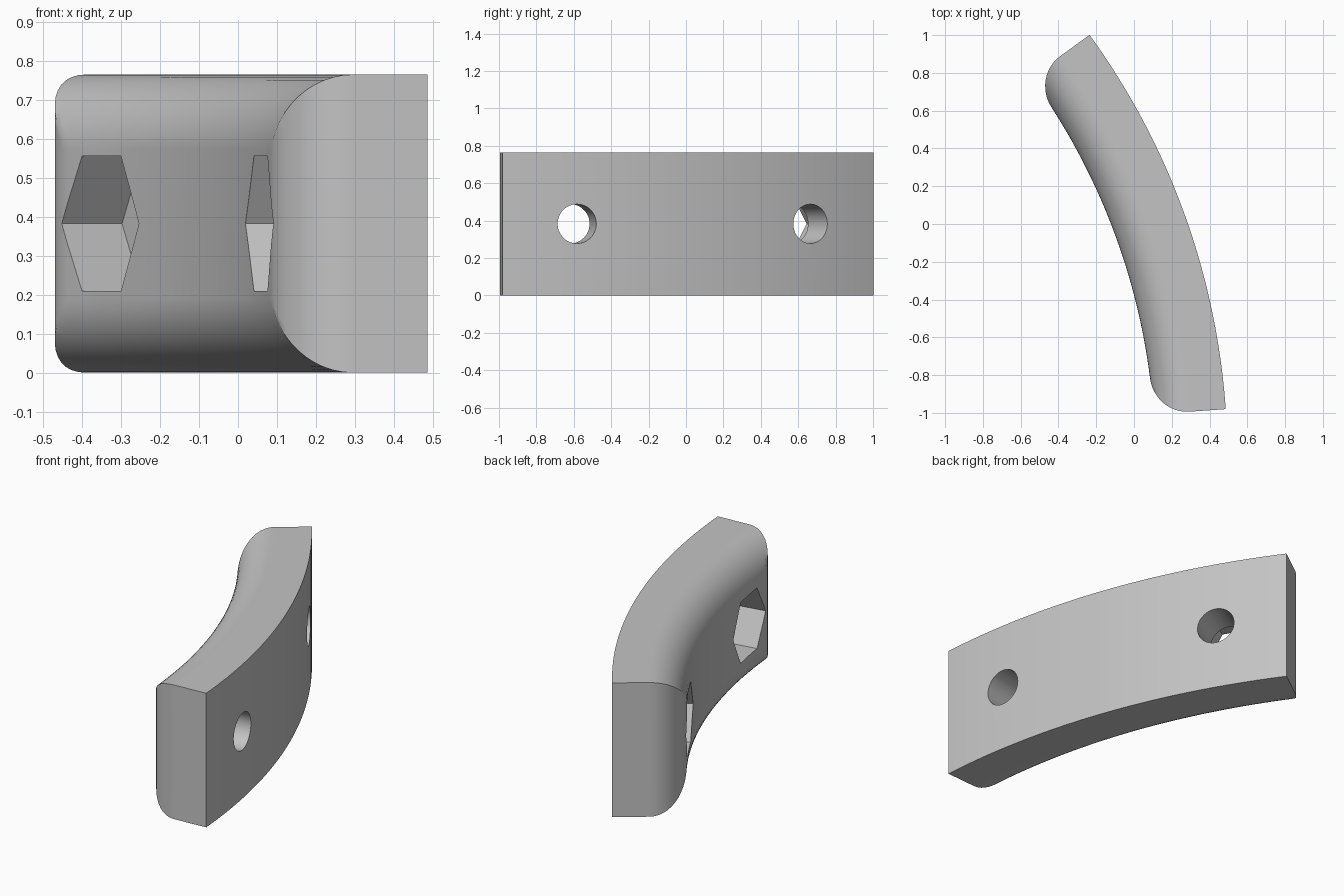
import bpy, bmesh
from math import sin, cos, pi, radians, sqrt
from mathutils import Matrix, Vector

cube = bpy.data.objects.get("Cube")
if cube:
    bpy.data.objects.remove(cube, do_unlink=True)

CENTRE = Vector((-3.33, -1.247, 0))     # centre of the bend
R_IN, R_OUT, HEIGHT = 3.442, 3.825, 0.765
FILLET, STEPS = 0.191, 12
START, END = radians(4), radians(36)

grey = bpy.data.materials.new("Plain grey")
grey.use_nodes = True
colour = (0.55, 0.55, 0.55, 1)
grey.diffuse_color = colour
grey.node_tree.nodes["Principled BSDF"].inputs["Base Color"].default_value = colour


def make_object(name, bm):
    bmesh.ops.recalc_face_normals(bm, faces=bm.faces[:])
    mesh = bpy.data.meshes.new(name)
    bm.to_mesh(mesh)
    bm.free()
    mesh.materials.append(grey)
    obj = bpy.data.objects.new(name, mesh)
    bpy.context.collection.objects.link(obj)
    return obj


# Rounded edge: (distance from the edge, inner radius) pairs
arc = [i * pi / 2 / STEPS for i in range(STEPS + 1)]
rounding = [(FILLET * (1 - cos(u)), R_IN + FILLET * (1 - sin(u))) for u in arc]

# Stations along the bend and up the height, each with its inner radius
first = [(START + d / r, r) for d, r in rounding]
last = [(END - d / r, r) for d, r in reversed(rounding)]
a0, a1, n = first[-1][0], last[0][0], 28
middle = [(a0 + (a1 - a0) * i / n, R_IN) for i in range(1, n)]
stations = first + middle + last
levels = [(d, r) for d, r in rounding] + [(HEIGHT - d, r) for d, r in reversed(rounding)]

# Curved block, lofted from its sections
bm = bmesh.new()
rings = []
for angle, r_end in stations:
    section = [(max(r_end, r), z) for z, r in levels] + [(R_OUT, HEIGHT), (R_OUT, 0)]
    rings.append([(bm.verts.new(CENTRE + Vector((r * cos(angle), r * sin(angle), z))), r)
                  for r, z in section])
for p, q in zip(rings, rings[1:]):
    for i in range(len(p)):
        j = (i + 1) % len(p)
        (a, ra), (b, rb), (c, rc), (d, rd) = p[i], q[i], q[j], p[j]
        ac, bd = abs(ra - rc) < 1e-6, abs(rb - rd) < 1e-6
        if bd and not ac:       # mitred corner, split along the crease
            faces = [(a, b, c), (a, c, d)]
        elif ac and not bd:
            faces = [(a, b, d), (b, c, d)]
        else:
            faces = [(a, b, c, d)]
        for f in faces:
            bm.faces.new(f)
for ring in (rings[0], rings[-1]):
    bm.faces.new([v for v, r in ring])
block = make_object("curved_block", bm)


def cut(angle, sides, radius, r_from, r_to):
    """Cut a radial prism out of the block."""
    bm = bmesh.new()
    matrix = (Matrix.Translation(CENTRE + Vector((0, 0, HEIGHT / 2)))
              @ Matrix.Rotation(angle, 4, 'Z')
              @ Matrix.Translation(((r_from + r_to) / 2, 0, 0))
              @ Matrix.Rotation(pi / 2, 4, 'Y'))
    bmesh.ops.create_cone(bm, cap_ends=True, segments=sides, radius1=radius,
                          radius2=radius, depth=r_to - r_from, matrix=matrix)
    cutter = make_object("cutter", bm)
    cutter.hide_render = True
    mod = block.modifiers.new("cut", 'BOOLEAN')
    mod.operation, mod.solver, mod.object = 'DIFFERENCE', 'EXACT', cutter
    bpy.ops.object.modifier_apply(modifier=mod.name)
    bpy.data.objects.remove(cutter, do_unlink=True)


# Two bolt holes with hexagonal nut pockets on the inner side
bpy.ops.object.select_all(action='DESELECT')
block.select_set(True)
bpy.context.view_layer.objects.active = block
for angle in (radians(10), radians(30)):
    cut(angle, 48, 0.105, R_IN - 0.2, R_OUT + 0.2)
    cut(angle, 6, 0.346 / sqrt(3), R_IN - 0.2, 3.617)

bpy.ops.object.shade_smooth_by_angle(angle=radians(30))
weighted = block.modifiers.new("even shading", 'WEIGHTED_NORMAL')
weighted.keep_sharp = True
